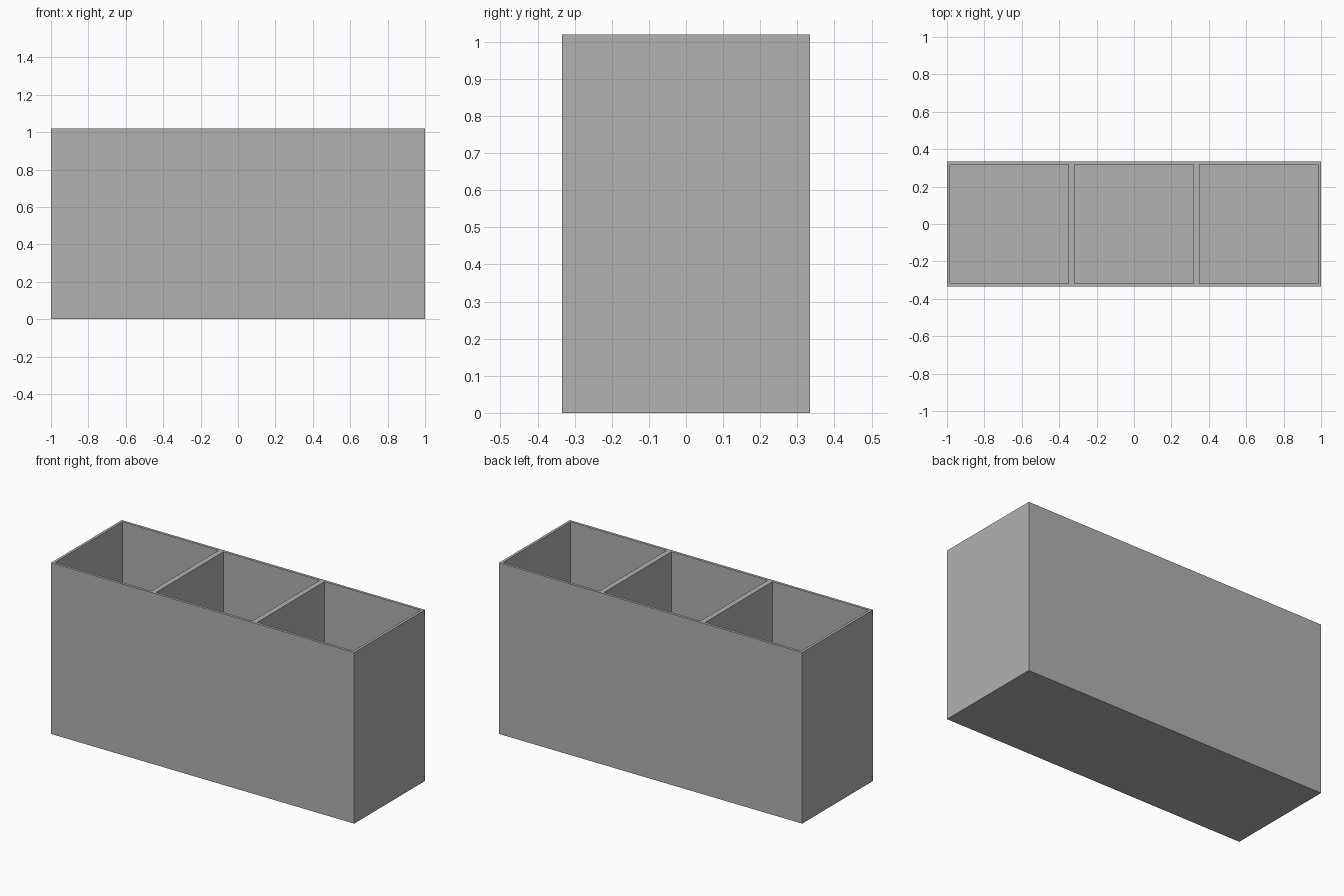
import bpy
import bmesh
from mathutils import Vector

old = bpy.data.objects.get("Cube")
if old:
    bpy.data.objects.remove(old, do_unlink=True)

LENGTH, DEPTH, HEIGHT = 2.0, 0.667, 1.02
WALL = 0.016
CELLS = 3

# Single grey material
grey = bpy.data.materials.new("plain_grey")
grey.use_nodes = True
colour = (0.445, 0.445, 0.445, 1.0)
grey.diffuse_color = colour
grey.node_tree.nodes["Principled BSDF"].inputs["Base Color"].default_value = colour

# Solid outer block standing on the ground
bm = bmesh.new()
bmesh.ops.create_cube(bm, size=1.0)
bmesh.ops.scale(bm, vec=(LENGTH, DEPTH, HEIGHT), verts=bm.verts)
bmesh.ops.translate(bm, vec=(0, 0, HEIGHT / 2), verts=bm.verts)

# Divide the block into equal cells along its length
for i in range(1, CELLS):
    x = -LENGTH / 2 + i * LENGTH / CELLS
    bmesh.ops.bisect_plane(bm, geom=bm.verts[:] + bm.edges[:] + bm.faces[:],
                           plane_co=(x, 0, 0), plane_no=(1, 0, 0))

# Inset each top face to leave the rims, then sink the pockets
bm.normal_update()
tops = [f for f in bm.faces if f.normal.z > 0.9]
bmesh.ops.inset_individual(bm, faces=tops, thickness=WALL, use_even_offset=True)
for face in tops:
    floor = bmesh.ops.extrude_discrete_faces(bm, faces=[face])["faces"][0]
    bmesh.ops.translate(bm, vec=Vector((0, 0, WALL - HEIGHT)), verts=floor.verts)
bmesh.ops.recalc_face_normals(bm, faces=bm.faces)

# Open three-compartment box
mesh = bpy.data.meshes.new("compartment_box")
bm.to_mesh(mesh)
bm.free()
mesh.materials.append(grey)
box = bpy.data.objects.new("compartment_box", mesh)
bpy.context.collection.objects.link(box)
